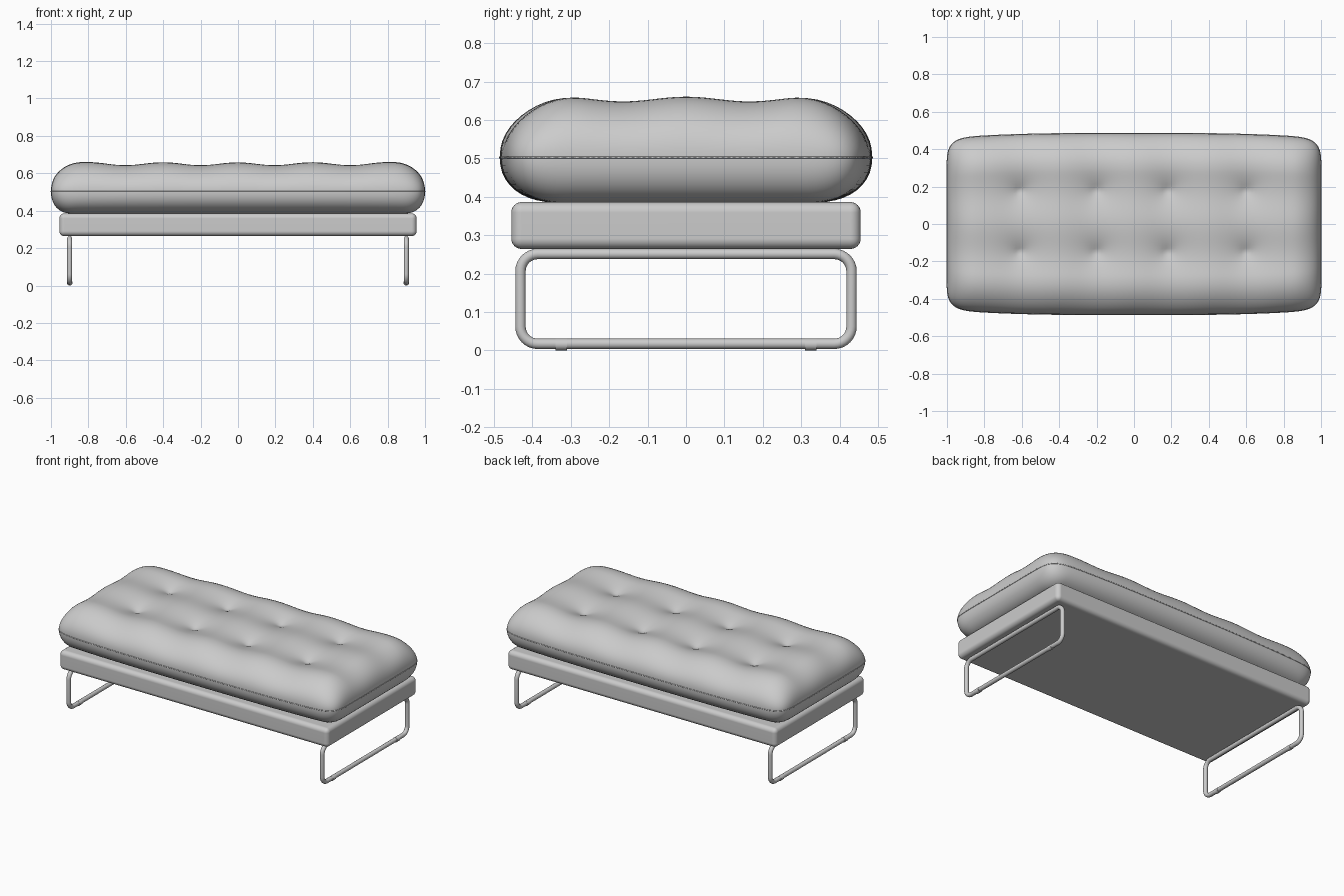
import bpy, bmesh, math
from math import sin, cos, pi, exp, hypot

if "Cube" in bpy.data.objects:
    bpy.data.objects.remove(bpy.data.objects["Cube"])

HX, HY, SEAM_Z = 1.0, 0.485, 0.502
BUTTONS = [(x, y) for x in (-0.61, -0.2, 0.18, 0.6) for y in (-0.15, 0.18)]


def add_object(name, data):
    ob = bpy.data.objects.new(name, data)
    bpy.context.collection.objects.link(ob)
    return ob


def mesh_object(name, bm):
    bmesh.ops.recalc_face_normals(bm, faces=bm.faces)
    me = bpy.data.meshes.new(name)
    bm.to_mesh(me)
    bm.free()
    for p in me.polygons:
        p.use_smooth = True
    return add_object(name, me)


def samples(half, r, n_core, n_edge):
    # even spacing in the middle, tightening toward the rounded rim
    c = half - r
    rim = [c + r * sin(i / n_edge * pi / 2) for i in range(1, n_edge + 1)]
    core = [-c + 2 * c * i / n_core for i in range(n_core + 1)]
    return [-v for v in reversed(rim)] + core + rim


def round_off(v, half, r, p=2.2):
    t = min(1, max(0, (abs(v) - half + r) / r))
    return max(0, 1 - t ** p) ** (1 / p)


def plan(x, y):
    # soft corners and gently bowed long sides
    u, v = abs(x) / HX, abs(y) / HY
    return (x * (1 - 0.035 * v ** 14),
            y * (1 - 0.05 * u ** 3 - 0.055 * u ** 26))


def top_z(x, y):
    g = round_off(x, HX, 0.16) * round_off(y, HY, 0.22)
    puff = 0.006 * (cos(2 * pi * x / 0.4) + cos(pi * y / 0.17))
    dimple = sum(0.042 * exp(-hypot(x - a, y - b) / 0.065) for a, b in BUTTONS)
    return SEAM_Z + g * (0.148 + puff - dimple)


def bottom_z(x, y):
    return SEAM_Z - 0.117 * round_off(x, HX, 0.11) * round_off(y, HY, 0.15)


# Tufted cushion: top and bottom skins sharing the seam outline
xs, ys = samples(HX, 0.14, 90, 12), samples(HY, 0.19, 36, 12)
nx, ny = len(xs), len(ys)
bm = bmesh.new()
rim = {}
for height in (top_z, bottom_z):
    grid = {}
    for i, x in enumerate(xs):
        for j, y in enumerate(ys):
            edge = i in (0, nx - 1) or j in (0, ny - 1)
            if edge and (i, j) in rim:
                grid[i, j] = rim[i, j]
                continue
            grid[i, j] = bm.verts.new((*plan(x, y), height(x, y)))
            if edge:
                rim[i, j] = grid[i, j]
    for i in range(nx - 1):
        for j in range(ny - 1):
            bm.faces.new((grid[i, j], grid[i + 1, j],
                          grid[i + 1, j + 1], grid[i, j + 1]))
mesh_object("cushion", bm)


def tube(name, pts, radius, res=6):
    cu = bpy.data.curves.new(name, 'CURVE')
    cu.dimensions = '3D'
    cu.bevel_depth = radius
    cu.bevel_resolution = res
    sp = cu.splines.new('POLY')
    sp.points.add(len(pts) - 1)
    for p, co in zip(sp.points, pts):
        p.co = (*co, 1)
    sp.use_cyclic_u = True
    sp.use_smooth = True
    return add_object(name, cu)


# Fine seam around the cushion
loop = ([(x, -HY) for x in xs[:-1]] + [(HX, y) for y in ys[:-1]]
        + [(x, HY) for x in reversed(xs[1:])] + [(-HX, y) for y in reversed(ys[1:])])
tube("cushion_seam", [(*plan(x, y), SEAM_Z) for x, y in loop], 0.0025, 1)

# Upholstered base
bm = bmesh.new()
bmesh.ops.create_cube(bm, size=1)
bmesh.ops.scale(bm, vec=(1.91, 0.91, 0.122), verts=bm.verts)
bmesh.ops.translate(bm, vec=(0, 0, 0.325), verts=bm.verts)
base = mesh_object("base", bm)
bev = base.modifiers.new("soft_edges", 'BEVEL')
bev.width = 0.027
bev.segments = 6
base.modifiers.new("flat_shading", 'WEIGHTED_NORMAL')


# Sled legs: closed rounded-rectangle tubes with small foot sleeves
def leg_path(x, hy, z0, z1, r, n=8):
    pts = []
    corners = [(hy - r, z1 - r), (-hy + r, z1 - r), (-hy + r, z0 + r), (hy - r, z0 + r)]
    for k, (cy, cz) in enumerate(corners):
        for i in range(n + 1):
            a = (k + i / n) * pi / 2
            pts.append((x, cy + r * cos(a), cz + r * sin(a)))
    return pts


for side, x in (("left", -0.9), ("right", 0.9)):
    tube(side + "_leg", leg_path(x, 0.431, 0.017, 0.251, 0.045), 0.0135)
    for end, y in (("front", -0.325), ("back", 0.325)):
        bpy.ops.mesh.primitive_cylinder_add(vertices=24, radius=0.0155, depth=0.03,
                                            location=(x, y, 0.0155),
                                            rotation=(pi / 2, 0, 0))
        foot = bpy.context.object
        foot.name = f"{side}_{end}_foot"
        bpy.ops.object.shade_smooth_by_angle()
